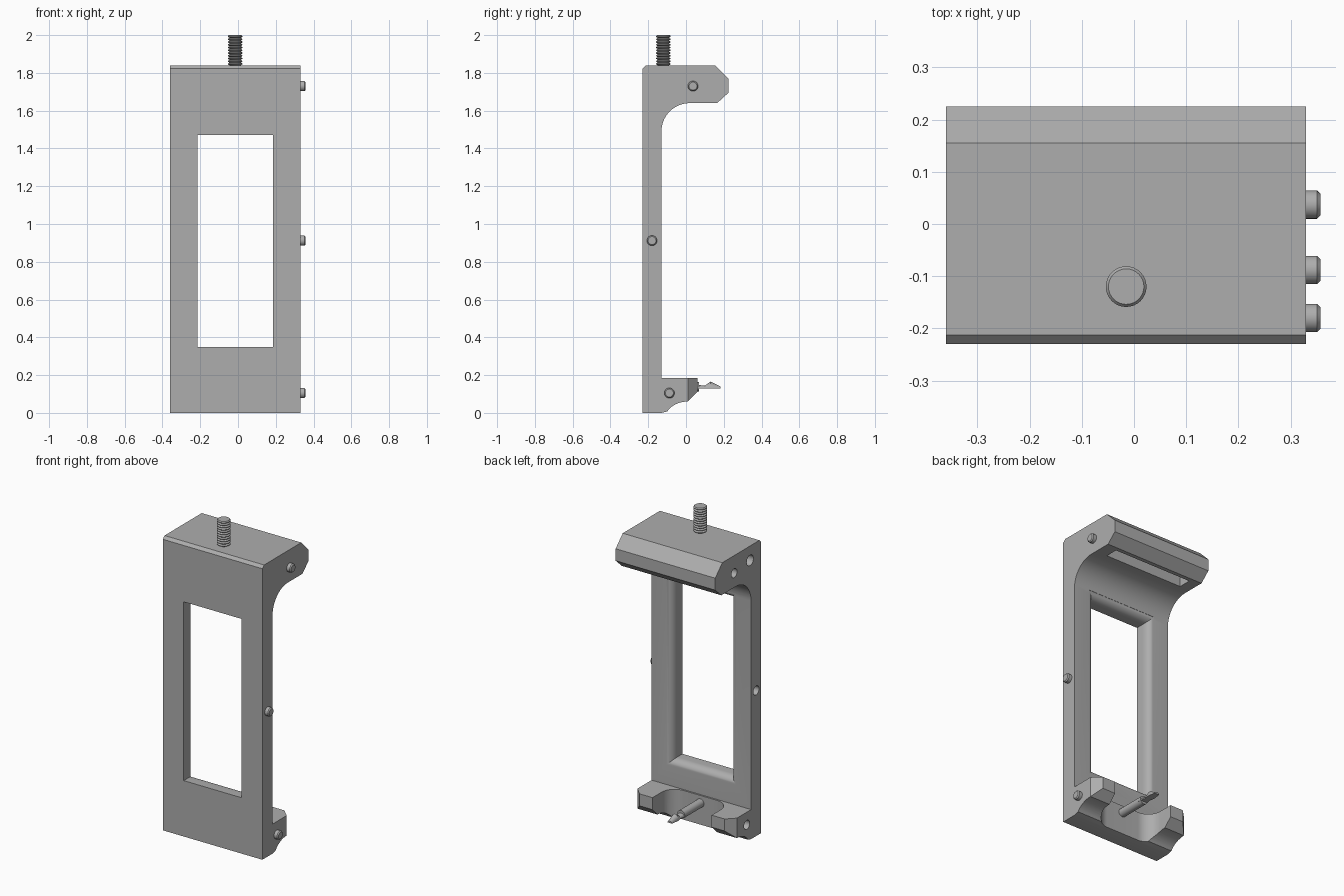
import bpy, bmesh, math
from math import sin, cos, pi
from mathutils import Matrix, Vector

cube = bpy.data.objects.get("Cube")
if cube:
    bpy.data.objects.remove(cube, do_unlink=True)

grey = bpy.data.materials.new("plain_grey")
grey.use_nodes = True
colour = (0.42, 0.42, 0.42, 1)
grey.diffuse_color = colour
grey.node_tree.nodes["Principled BSDF"].inputs["Base Color"].default_value = colour


def loft(name, rings):
    """Closed solid through rings of equal point count."""
    bm = bmesh.new()
    rows = [[bm.verts.new(p) for p in ring] for ring in rings]
    n = len(rows[0])
    for a, b in zip(rows, rows[1:]):
        for i in range(n):
            j = (i + 1) % n
            bm.faces.new((a[i], a[j], b[j], b[i]))
    bm.faces.new(rows[0][::-1])
    bm.faces.new(rows[-1])
    bmesh.ops.recalc_face_normals(bm, faces=bm.faces)
    mesh = bpy.data.meshes.new(name)
    bm.to_mesh(mesh)
    bm.free()
    mesh.materials.append(grey)
    ob = bpy.data.objects.new(name, mesh)
    bpy.context.collection.objects.link(ob)
    return ob


def box(name, x, y, z):
    return loft(name, [[(a, y[0], z[0]), (a, y[1], z[0]), (a, y[1], z[1]), (a, y[0], z[1])]
                       for a in x])


def lathe(name, centre, axis, profile, sides=32):
    """Round solid along an axis; profile holds (distance, radius)."""
    turn = Vector((0, 0, 1)).rotation_difference(Vector(axis)).to_matrix().to_4x4()
    m = Matrix.Translation(centre) @ turn
    return loft(name, [[m @ Vector((r * cos(2 * pi * i / sides), r * sin(2 * pi * i / sides), d))
                        for i in range(sides)] for d, r in profile])


def arc(cx, cy, rx, ry, start, end, steps=14):
    return [(cx + rx * cos(math.radians(start + (end - start) * i / steps)),
             cy + ry * sin(math.radians(start + (end - start) * i / steps)))
            for i in range(steps + 1)]


def activate(ob):
    bpy.ops.object.select_all(action='DESELECT')
    ob.select_set(True)
    bpy.context.view_layer.objects.active = ob


def cut(ob, cutter):
    cutter.hide_render = True
    activate(ob)
    mod = ob.modifiers.new("cut", 'BOOLEAN')
    mod.operation = 'DIFFERENCE'
    mod.solver = 'EXACT'
    mod.object = cutter
    bpy.ops.object.modifier_apply(modifier=mod.name)
    bpy.data.objects.remove(cutter, do_unlink=True)


def smooth(ob):
    activate(ob)
    bpy.ops.object.shade_smooth_by_angle(angle=math.radians(25))


LEFT, RIGHT = 0.33, -0.36
MID = (LEFT + RIGHT) / 2

# Frame: one side profile with hooked head and foot, extruded across
profile = [(-0.23, 0), (-0.13, 0)]
profile += arc(0.01, -0.03, 0.12, 0.09, 155, 90, 8)
profile += [(0.06, 0.11), (0.06, 0.185), (-0.13, 0.185)]
profile += arc(0.02, 1.49, 0.15, 0.15, 180, 90)
profile += [(0.165, 1.64), (0.225, 1.695), (0.225, 1.77), (0.155, 1.84),
            (-0.213, 1.84), (-0.23, 1.823)]
frame = loft("frame", [[(x, y, z) for y, z in profile] for x in (RIGHT, LEFT)])

# Window with a rounded rear rim
rim = [(-0.3, 0), (-0.18, 0)]
rim += [(-0.18 + 0.05 * sin(t * pi / 16), 0.04 * (1 - cos(t * pi / 16))) for t in range(1, 9)]
rim += [(0.0, 0.04)]
cut(frame, loft("window_cutter", [
    [(-0.215 - g, y, 0.35 - g), (0.185 + g, y, 0.35 - g),
     (0.185 + g, y, 1.47 + g), (-0.215 - g, y, 1.47 + g)] for y, g in rim]))

# Notch in the foot with round inner corners
notch = [(0.19, 0.2)] + arc(0.1, -0.03, 0.09, 0.09, 0, -90)
notch += arc(-0.13, -0.03, 0.09, 0.09, 270, 180) + [(-0.22, 0.2)]
cut(frame, loft("notch_cutter", [[(x, y, z) for x, y in notch] for z in (-0.1, 0.3)]))

# Chamfered outer corners of the foot
for edge, s in ((LEFT, 1), (RIGHT, -1)):
    corner = [(edge + s * 0.02, -0.01), (edge - s * 0.07, 0.08), (edge + s * 0.02, 0.08)]
    cut(frame, loft("corner_cutter", [[(x, y, z) for x, y in corner] for z in (-0.1, 0.3)]))

# Slot under the head
cut(frame, box("slot_cutter", (-0.29, 0.25), (0.06, 0.14), (1.55, 1.74)))

# Side pegs, matching sockets on the opposite side
for label, y, z in (("upper", 0.037, 1.73), ("middle", -0.18, 0.912), ("lower", -0.088, 0.105)):
    cut(frame, lathe("socket_cutter", (RIGHT - 0.02, y, z), (1, 0, 0), [(0, 0.028), (0.06, 0.028)]))
    peg = lathe(label + "_peg", (LEFT - 0.01, y, z), (1, 0, 0),
                [(0, 0.027), (0.031, 0.027), (0.037, 0.021)])
    smooth(peg)

# Cross hole reaching in to the screw
cut(frame, lathe("cross_hole_cutter", (RIGHT - 0.02, -0.12, 1.75), (1, 0, 0),
                 [(0, 0.033), (0.3, 0.033)]))
smooth(frame)

# Threaded screw on top
turns = 11
pitch = 0.16 / turns
thread = [(-0.02, 0.03)]
for i in range(turns):
    thread += [(i * pitch, 0.03), (i * pitch + pitch * 0.4, 0.039), (i * pitch + pitch * 0.6, 0.039)]
thread += [(0.16, 0.034)]
screw = lathe("threaded_screw", (-0.015, -0.12, 1.84), (0, 0, 1), thread)
smooth(screw)

# Contact pin in the notch: round shaft, then a half-round spade tip
shaft = lathe("contact_shaft", (-0.015, -0.15, 0.138), (0, 1, 0), [(0, 0.026), (0.22, 0.026)], 24)
smooth(shaft)
tip = loft("contact_tip", [
    [(-0.015 + w * cos(t * pi / 8), y, 0.128 + h * sin(t * pi / 8)) for t in range(9)]
    for y, w, h in ((0.05, 0.026, 0.022), (0.1, 0.018, 0.016),
                    (0.13, 0.024, 0.038), (0.183, 0.016, 0.012))])
smooth(tip)
